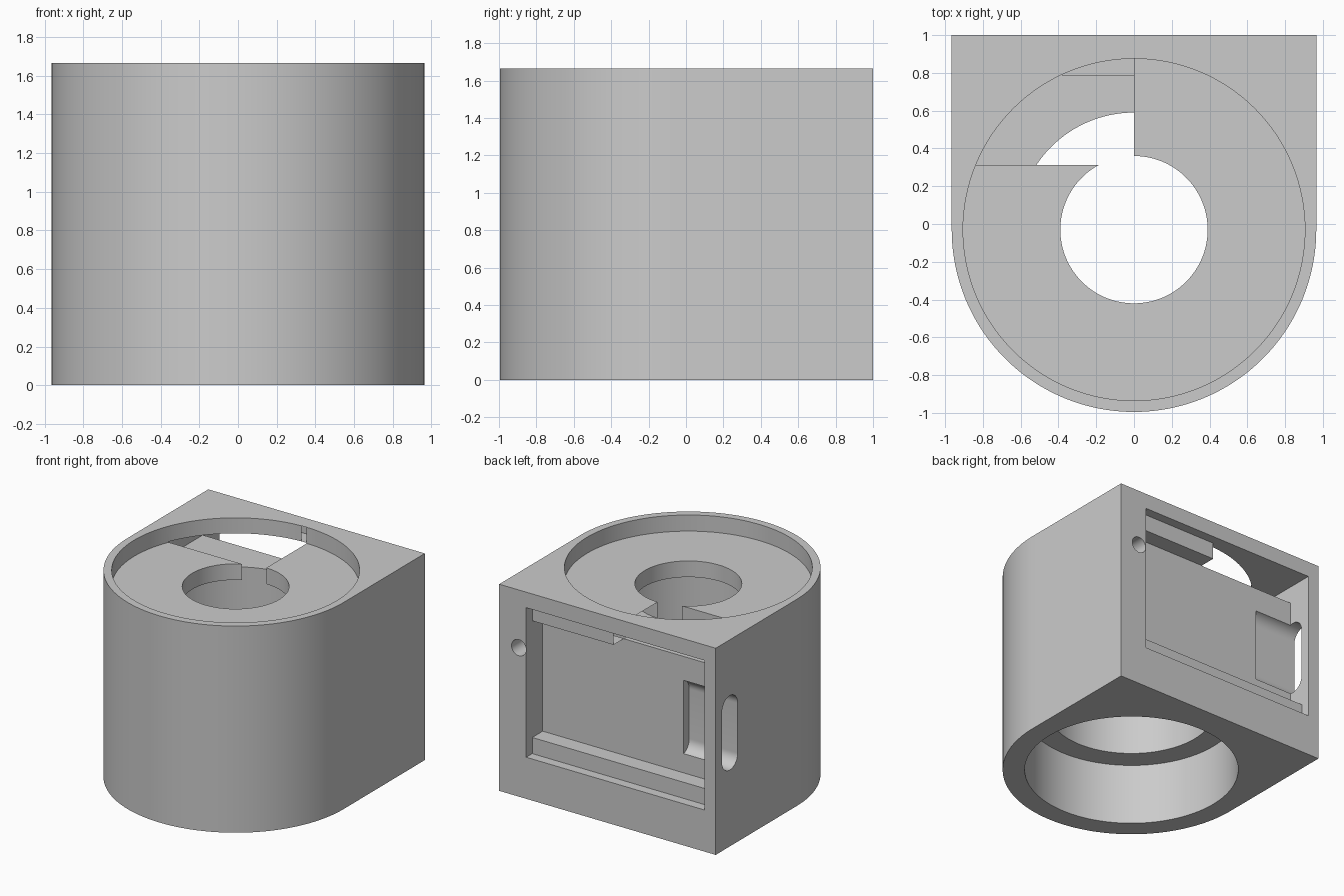
import bpy, bmesh
from math import pi, sin, cos, radians
from mathutils import Matrix

cube = bpy.data.objects.get("Cube")
if cube:
    bpy.data.objects.remove(cube, do_unlink=True)

grey = bpy.data.materials.new("light_grey")
grey.use_nodes = True
COLOR = (0.6, 0.6, 0.6, 1)
grey.diffuse_color = COLOR
grey.node_tree.nodes["Principled BSDF"].inputs["Base Color"].default_value = COLOR

HEIGHT, RADIUS, CENTRE_Y = 1.665, 0.965, -0.03
SLAB_LOW, SLAB_TOP = 1.405, 1.535
POCKET_X = (-0.867, 0.724)


def arc(radius, start, end, steps, cx=0, cy=0):
    """Points along an arc, angles in degrees."""
    angles = [radians(start + (end - start) * i / steps) for i in range(steps + 1)]
    return [(cx + radius * cos(a), cy + radius * sin(a)) for a in angles]


def prism(name, profile, low, high, matrix=Matrix()):
    """Extrude a closed profile along local z, then place it."""
    bm = bmesh.new()
    face = bm.faces.new([bm.verts.new((x, y, low)) for x, y in profile])
    top = bmesh.ops.extrude_face_region(bm, geom=[face])["geom"]
    verts = [v for v in top if isinstance(v, bmesh.types.BMVert)]
    bmesh.ops.translate(bm, verts=verts, vec=(0, 0, high - low))
    bmesh.ops.transform(bm, matrix=matrix, verts=bm.verts)
    bmesh.ops.recalc_face_normals(bm, faces=bm.faces)
    mesh = bpy.data.meshes.new(name)
    bm.to_mesh(mesh)
    bm.free()
    obj = bpy.data.objects.new(name, mesh)
    bpy.context.collection.objects.link(obj)
    mesh.materials.append(grey)
    return obj


def box(name, xs, ys, zs):
    (x0, x1), (y0, y1) = xs, ys
    return prism(name, [(x0, y0), (x1, y0), (x1, y1), (x0, y1)], *zs)


def bore(name, radius, low, high):
    return prism(name, arc(radius, 0, 360, 128, cy=CENTRE_Y)[:-1], low, high)


# Body: half round front, square back
body = prism("housing_body",
             arc(RADIUS, 180, 360, 96, cy=CENTRE_Y) + [(RADIUS, 1), (-RADIUS, 1)],
             0, HEIGHT)

# Slot along x, with rounded ends above and below
slot_profile = arc(0.1, 0, 180, 24, cy=0.2) + arc(0.1, 180, 360, 24, cy=-0.2)
slot_matrix = Matrix(((0, 0, 1, 0), (1, 0, 0, 0.82), (0, 1, 0, 0.915), (0, 0, 0, 1)))
# Screw hole along y
hole_matrix = Matrix.Translation((0.79, 1, 1.2)) @ Matrix.Rotation(pi / 2, 4, "X")

cutters = [
    bore("top_recess", 0.905, SLAB_TOP, 2),
    bore("centre_hole", 0.39, 1.3, 1.6),
    bore("inner_bore", 0.62, 0.4, SLAB_LOW),
    bore("bottom_bore", 0.8, -0.2, 0.5),
    box("pocket_mouth", POCKET_X, (0.923, 1.2), (0.335, SLAB_TOP + 0.005)),
    box("pocket_inner", POCKET_X, (0.79, 1.1), (0.465, SLAB_LOW)),
    box("slab_cutout", (POCKET_X[0], 0), (0.313, 1.05), (SLAB_LOW - 0.002, SLAB_TOP + 0.005)),
    prism("side_slot", slot_profile, -1.2, -0.533, slot_matrix),
    prism("screw_hole", arc(0.065, 0, 360, 32)[:-1], -0.2, 0.3, hole_matrix),
]

# Carve the body
bpy.ops.object.select_all(action="DESELECT")
bpy.context.view_layer.objects.active = body
body.select_set(True)
for cutter in cutters:
    cutter.hide_render = True
    mod = body.modifiers.new(cutter.name, "BOOLEAN")
    mod.operation = "DIFFERENCE"
    mod.solver = "EXACT"
    mod.object = cutter
    bpy.ops.object.modifier_apply(modifier=mod.name)
for cutter in cutters:
    bpy.data.objects.remove(cutter, do_unlink=True)

bpy.ops.object.shade_smooth_by_angle(angle=radians(30))
